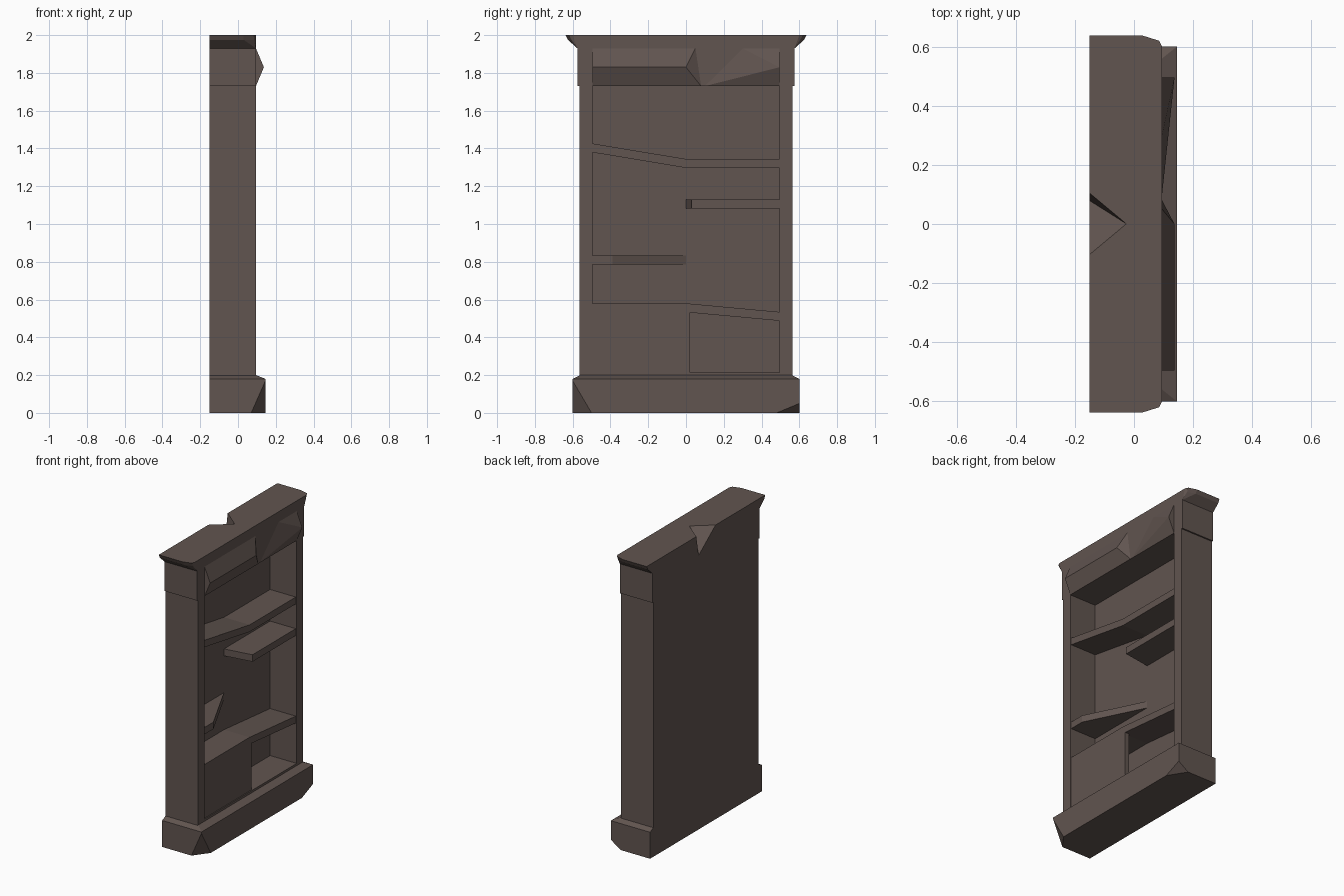
import bpy, bmesh
from mathutils import Vector

if "Cube" in bpy.data.objects:
    bpy.data.objects.remove(bpy.data.objects["Cube"])

wood = bpy.data.materials.new("dark_wood")
wood.diffuse_color = (0.12, 0.09, 0.08, 1)
wood.use_nodes = True
wood.node_tree.nodes["Principled BSDF"].inputs["Base Color"].default_value = wood.diffuse_color

BACK, FRONT, INNER = -0.15, 0.095, -0.105


def hull(name, points, cuts=()):
    """Convex part from corner points; each cut is three points of a chip plane."""
    bm = bmesh.new()
    for p in points:
        bm.verts.new(p)
    res = bmesh.ops.convex_hull(bm, input=bm.verts[:])
    loose = [v for v in bm.verts if not v.link_faces]
    bmesh.ops.delete(bm, geom=loose, context='VERTS')
    bmesh.ops.dissolve_limit(bm, angle_limit=0.01, verts=bm.verts[:], edges=bm.edges[:])
    centre = sum((Vector(p) for p in points), Vector()) / len(points)
    for a, b, c in cuts:
        a, b, c = Vector(a), Vector(b), Vector(c)
        n = (b - a).cross(c - a).normalized()
        if n.dot(centre - a) > 0:
            n = -n
        bmesh.ops.bisect_plane(bm, geom=bm.verts[:] + bm.edges[:] + bm.faces[:],
                               plane_co=a, plane_no=n, clear_outer=True)
        bmesh.ops.holes_fill(bm, edges=[e for e in bm.edges if e.is_boundary])
    bmesh.ops.recalc_face_normals(bm, faces=bm.faces[:])
    mesh = bpy.data.meshes.new(name)
    bm.to_mesh(mesh)
    bm.free()
    mesh.materials.append(wood)
    ob = bpy.data.objects.new(name, mesh)
    bpy.context.collection.objects.link(ob)
    return ob


def block(x, y, z):
    return [(i, j, k) for i in x for j in y for k in z]


def plank(name, outline, z0, z1, t=0.047):
    """Board with an (x, y) outline, its underside going from z0 at low y to z1 at high y."""
    lo, hi = min(p[1] for p in outline), max(p[1] for p in outline)
    pts = []
    for x, y in outline:
        z = z0 + (z1 - z0) * (y - lo) / (hi - lo)
        pts += [(x, y, z), (x, y, z + t)]
    return hull(name, pts)


# Plinth with sloped top and two broken front corners
hull("plinth",
     block((BACK, 0.145), (-0.6, 0.6), (0, 0.18)) + block((BACK, FRONT), (-0.56, 0.56), (0.2,)),
     cuts=[((0.145, -0.6, 0.17), (0.07, -0.6, 0), (0.145, -0.5, 0)),
           ((0.145, 0.6, 0.05), (0.07, 0.6, 0), (0.145, 0.48, 0))])

# Carcass: back, floor and sides
hull("back_panel", block((BACK, INNER), (-0.565, 0.565), (0.19, 1.74)))
hull("floor_board", block((INNER, FRONT), (-0.5, 0.5), (0.19, 0.215)))
for side, s in (("left", -1), ("right", 1)):
    hull(side + "_side", block((BACK, FRONT), (s * 0.565, s * 0.495), (0.19, 1.74)))

# Frieze box and cornice
frieze = hull("frieze", block((BACK, FRONT), (-0.575, 0.575), (1.73, 1.94)))
cornice_points = block((BACK, FRONT), (-0.575, 0.575), (1.93,))
for x, y in ((BACK, 0.637), (0.03, 0.637), (0.085, 0.62), (FRONT, 0.6)):
    for s in (-1, 1):
        cornice_points += [(x, s * y, 2.0), (x, s * (y - 0.012), 1.975)]
cornice = hull("cornice", cornice_points)

# Wedge broken out of the top at the back
notch = hull("notch_cutter", [(-0.025, 0, 2.001), (-0.152, 0.106, 2.001),
                              (-0.152, -0.106, 2.001), (-0.152, 0.08, 1.86),
                              (-0.025, 0, 2.02), (-0.152, 0.106, 2.02), (-0.152, -0.106, 2.02)])
notch.hide_render = True
notch.hide_set(True)
for ob in (frieze, cornice):
    m = ob.modifiers.new("notch", 'BOOLEAN')
    m.operation, m.object, m.solver = 'DIFFERENCE', notch, 'EXACT'

# Ridged moulding on the frieze, snapped in two
hull("moulding_left", [(FRONT, -0.495, 1.73), (FRONT, -0.495, 1.93), (0.137, -0.495, 1.83),
                       (FRONT, 0.08, 1.73), (FRONT, 0.05, 1.93), (0.137, 0, 1.83)])
hull("moulding_right", [(FRONT, 0.495, 1.73), (FRONT, 0.495, 1.93), (0.137, 0.495, 1.83),
                        (FRONT, 0.1, 1.73), (FRONT, 0.3, 1.93), (FRONT, 0.27, 1.83)])

# Warped and broken shelves
SF = 0.088


def span(y0, y1):
    return [(INNER, y0), (SF, y0), (SF, y1), (INNER, y1)]


plank("upper_shelf_left", span(-0.5, 0), 1.38, 1.297)
plank("upper_shelf_right", span(0, 0.5), 1.297, 1.297)
plank("middle_shelf_right", [(INNER, 0), (SF, 0.03), (SF, 0.5), (INNER, 0.5)], 1.082, 1.082)
plank("middle_shelf_left", [(INNER, -0.5), (SF, -0.5), (SF, -0.39), (INNER, 0)], 0.785, 0.785)
plank("lower_shelf_left", span(-0.5, 0), 0.533, 0.533)
plank("lower_shelf_right", span(0, 0.5), 0.533, 0.487)

# Remaining cupboard door
hull("cupboard_door", block((0.055, 0.088), (-0.5, 0.02), (0.21, 0.575)))
